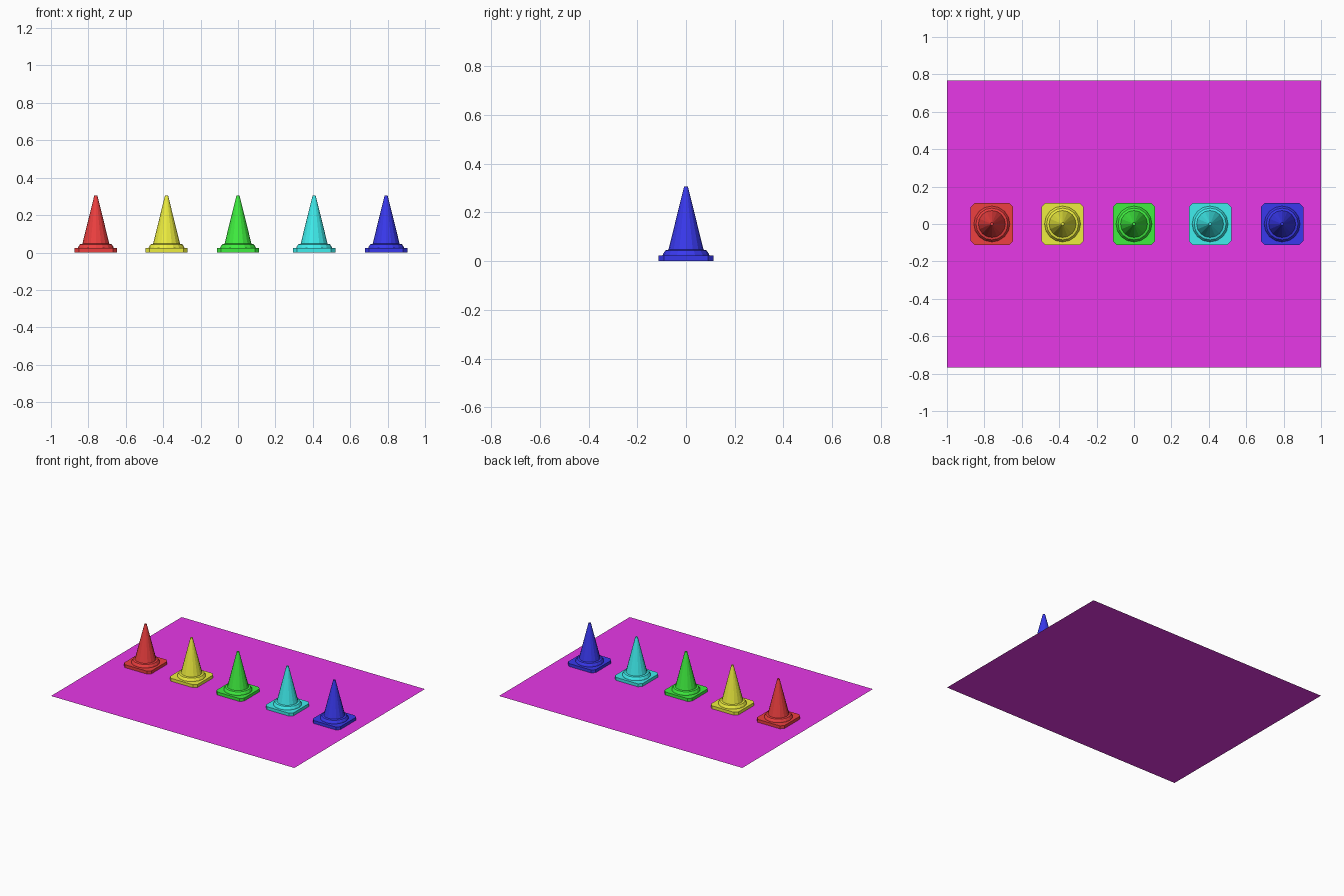
import bpy, bmesh, math

if "Cube" in bpy.data.objects:
    bpy.data.objects.remove(bpy.data.objects["Cube"])

SIDES = 16


def material(name, rgb):
    m = bpy.data.materials.new(name)
    m.diffuse_color = (*rgb, 1)
    m.use_nodes = True
    m.node_tree.nodes["Principled BSDF"].inputs["Base Color"].default_value = m.diffuse_color
    return m


def finish(bm, name, mat):
    bmesh.ops.recalc_face_normals(bm, faces=bm.faces)
    me = bpy.data.meshes.new(name)
    bm.to_mesh(me)
    bm.free()
    me.materials.append(mat)
    ob = bpy.data.objects.new(name, me)
    bpy.context.collection.objects.link(ob)
    return ob


def cone_base(name, x, mat):
    # square slab with clipped corners
    h, c, z0, z1 = 0.113, 0.022, 0.001, 0.023
    outline = [(h, -h + c), (h, h - c), (h - c, h), (-h + c, h),
               (-h, h - c), (-h, -h + c), (-h + c, -h), (h - c, -h)]
    bm = bmesh.new()
    face = bm.faces.new([bm.verts.new((px, py, z0)) for px, py in outline])
    top = bmesh.ops.extrude_face_region(bm, geom=[face])["geom"]
    verts = [g for g in top if isinstance(g, bmesh.types.BMVert)]
    bmesh.ops.translate(bm, verts=verts, vec=(0, 0, z1 - z0))
    if not face.is_valid or len(bm.faces) < 10:
        bm.faces.new([v for v in bm.verts if v not in verts])
    finish(bm, name, mat).location.x = x


def cone_body(name, x, mat):
    # stepped collar and tapering cone, as one turned profile
    profile = [(0.096, 0.023), (0.094, 0.03), (0.085, 0.044), (0.072, 0.047), (0.008, 0.306)]
    bm = bmesh.new()
    rings = [[bm.verts.new((r * math.cos(a), r * math.sin(a), z))
              for a in (2 * math.pi * i / SIDES for i in range(SIDES))]
             for r, z in profile]
    for lo, hi in zip(rings, rings[1:]):
        for i in range(SIDES):
            j = (i + 1) % SIDES
            bm.faces.new((lo[i], lo[j], hi[j], hi[i]))
    bm.faces.new(rings[-1])
    bm.faces.new(rings[0][::-1])
    finish(bm, name, mat).location.x = x


# ground mat
bm = bmesh.new()
bm.faces.new([bm.verts.new(p) for p in
              ((-1, -0.767, 0), (1, -0.767, 0), (1, 0.767, 0), (-1, 0.767, 0))])
finish(bm, "floor_mat", material("magenta", (0.8, 0.04, 0.8)))

# row of traffic cones
for label, x, rgb in (("red", -0.76, (0.85, 0.05, 0.05)),
                      ("yellow", -0.382, (0.85, 0.85, 0.05)),
                      ("green", 0.0, (0.05, 0.85, 0.05)),
                      ("cyan", 0.407, (0.05, 0.85, 0.85)),
                      ("blue", 0.792, (0.04, 0.04, 0.85))):
    mat = material(label, rgb)
    cone_base(label + "_cone_base", x, mat)
    cone_body(label + "_cone_body", x, mat)
